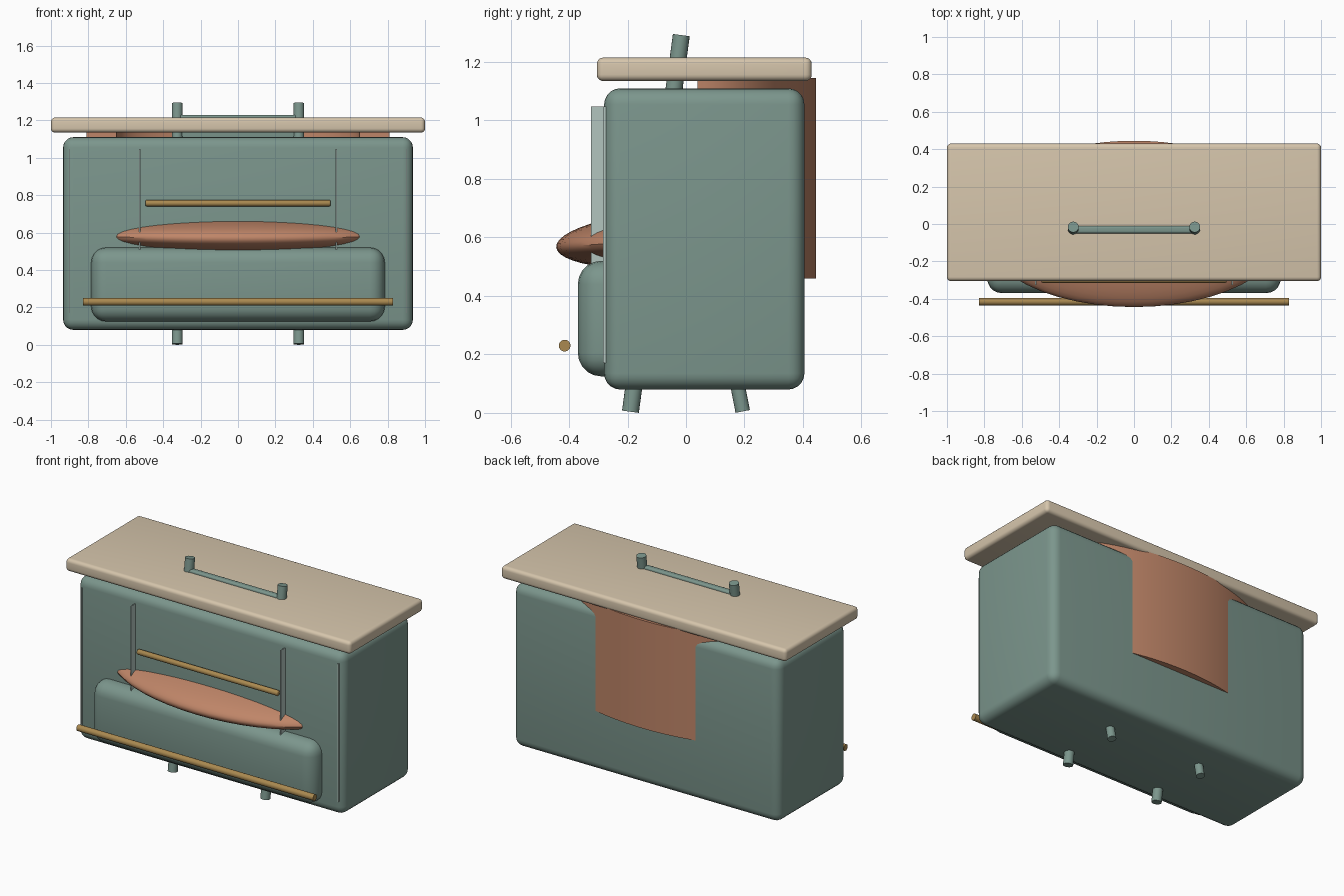
import bpy, bmesh, math
from mathutils import Vector, Matrix

old = bpy.data.objects.get("Cube")
if old:
    bpy.data.objects.remove(old, do_unlink=True)


def material(name, rgb):
    m = bpy.data.materials.new(name)
    m.use_nodes = True
    m.diffuse_color = (*rgb, 1)
    m.node_tree.nodes["Principled BSDF"].inputs["Base Color"].default_value = (*rgb, 1)
    return m


sage = material("sage_green", (0.20, 0.305, 0.265))
cream = material("cream", (0.67, 0.56, 0.41))
copper = material("copper", (0.52, 0.235, 0.138))
brass = material("brass", (0.40, 0.25, 0.08))
pale = material("pale_sage", (0.45, 0.56, 0.52))


def finish(name, bm, mat):
    """Turn a bmesh into a smooth-shaded object with sharp edges kept."""
    bmesh.ops.recalc_face_normals(bm, faces=bm.faces)
    me = bpy.data.meshes.new(name)
    bm.to_mesh(me)
    bm.free()
    me.materials.append(mat)
    for p in me.polygons:
        p.use_smooth = True
    me.set_sharp_from_angle(angle=math.radians(35))
    ob = bpy.data.objects.new(name, me)
    bpy.context.collection.objects.link(ob)
    return ob


def box(name, lo, hi, mat, bevel=0):
    lo, hi = Vector(lo), Vector(hi)
    bm = bmesh.new()
    bmesh.ops.create_cube(bm, size=1)
    bmesh.ops.scale(bm, vec=hi - lo, verts=bm.verts)
    bmesh.ops.translate(bm, vec=(lo + hi) / 2, verts=bm.verts)
    if bevel:
        bmesh.ops.bevel(bm, geom=bm.edges[:], offset=bevel, segments=5,
                        profile=0.5, affect='EDGES')
    return finish(name, bm, mat)


def rod(name, a, b, radius, mat, bevel=0):
    a, b = Vector(a), Vector(b)
    axis = b - a
    bm = bmesh.new()
    bmesh.ops.create_cone(bm, cap_ends=True, segments=20, radius1=radius,
                          radius2=radius, depth=axis.length)
    if bevel:
        rims = [e for e in bm.edges if any(len(f.verts) > 4 for f in e.link_faces)]
        bmesh.ops.bevel(bm, geom=rims, offset=bevel, segments=3,
                        profile=0.5, affect='EDGES')
    turn = axis.to_track_quat('Z', 'Y').to_matrix().to_4x4()
    bm.transform(Matrix.Translation((a + b) / 2) @ turn)
    return finish(name, bm, mat)


# Main case, lid and front pocket
box("case", (-0.935, -0.28, 0.08), (0.935, 0.405, 1.11), sage, 0.055)
box("lid", (-1, -0.305, 1.135), (1, 0.43, 1.215), cream, 0.022)
box("front_pocket", (-0.785, -0.37, 0.125), (0.785, -0.2, 0.52), sage, 0.08)

# Splayed legs; the front pair runs through the lid as handle posts
for side, x in (("right", -0.325), ("left", 0.325)):
    rod(f"front_leg_{side}", (x, -0.19, 0.004), (x, -0.016, 1.292), 0.029, sage)
    rod(f"rear_leg_{side}", (x, 0.194, 0.005), (x, 0.02, 0.9), 0.025, sage)
box("handle_bar", (-0.325, -0.05, 1.09), (0.325, -0.01, 1.23), sage, 0.012)

# Half-ring scoop bulging out of the back
bm = bmesh.new()
steps = 48
rings = []
for i in range(steps + 1):
    a = math.pi * i / steps
    rings.append([bm.verts.new((r * math.cos(a), 0.04 + r / 2 * math.sin(a), z))
                  for r, z in ((0.81, 0.46), (0.81, 1.145), (0.65, 1.145), (0.65, 0.46))])
for p, q in zip(rings, rings[1:]):
    for k in range(4):
        n = (k + 1) % 4
        bm.faces.new((p[k], p[n], q[n], q[k]))
bm.faces.new(rings[0])
bm.faces.new(rings[-1])
finish("back_scoop", bm, copper)

# Flattened dish poking out of the front
bm = bmesh.new()
bmesh.ops.create_uvsphere(bm, u_segments=48, v_segments=24, radius=1)
bm.transform(Matrix.Translation((0, -0.04, 0.595)) @ Matrix.Rotation(math.radians(4), 4, 'X')
             @ Matrix.Diagonal((0.81, 0.405, 0.1, 1)))
finish("front_dish", bm, copper)

# Brass rails
rod("lower_rail", (-0.83, -0.415, 0.23), (0.83, -0.415, 0.23), 0.02, brass)
rod("upper_rail", (-0.495, -0.298, 0.757), (0.495, -0.298, 0.757), 0.017, brass, 0.008)

# Thin upright fins on the front
for side, s in (("right", -1), ("left", 1)):
    for part, x, y in (("inner", 0.525, -0.325), ("outer", 0.9, -0.284)):
        box(f"{part}_fin_{side}", (s * x - 0.003, y, 0.17),
            (s * x + 0.003, -0.25, 1.047), pale)
